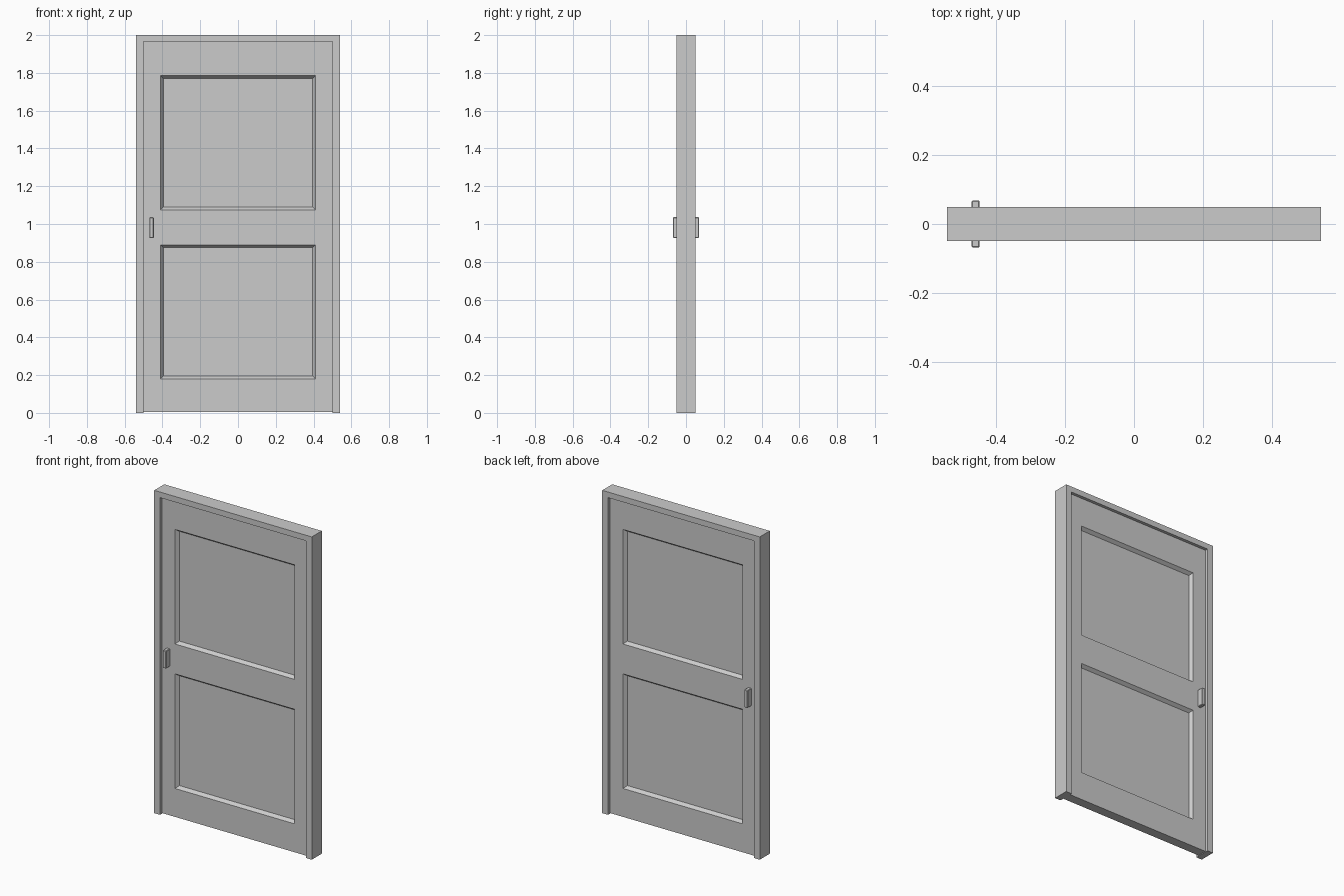
import bpy, bmesh

if "Cube" in bpy.data.objects:
    bpy.data.objects.remove(bpy.data.objects["Cube"])

FRAME_Y = 0.049    # half depth of frame
LEAF_Y = 0.03      # half thickness of leaf
GRIP_Y = 0.068     # outermost handle position


def finish(name, bm):
    bmesh.ops.recalc_face_normals(bm, faces=bm.faces)
    mesh = bpy.data.meshes.new(name)
    bm.to_mesh(mesh)
    bm.free()
    obj = bpy.data.objects.new(name, mesh)
    bpy.context.collection.objects.link(obj)
    return obj


def box(lo, hi):
    bm = bmesh.new()
    bmesh.ops.create_cube(bm, size=1)
    for v in bm.verts:
        v.co = [hi[i] if v.co[i] > 0 else lo[i] for i in range(3)]
    return bm


# Frame: U-shaped profile extruded through its depth
profile = [(-0.54, 0), (-0.54, 2), (0.54, 2), (0.54, 0),
           (0.5, 0), (0.5, 1.965), (-0.5, 1.965), (-0.5, 0)]
bm = bmesh.new()
face = bm.faces.new([bm.verts.new((x, -FRAME_Y, z)) for x, z in profile])
ext = bmesh.ops.extrude_face_region(bm, geom=[face])
new_verts = [g for g in ext["geom"] if isinstance(g, bmesh.types.BMVert)]
bmesh.ops.translate(bm, verts=new_verts, vec=(0, 2 * FRAME_Y, 0))
finish("door_frame", bm)

# Leaf: slab cut into rails and stiles, panels sunk on both faces
panels = [(0.18, 0.89), (1.075, 1.785)]
bm = box((-0.5, -LEAF_Y, 0.004), (0.5, LEAF_Y, 1.965))
cuts = [((x, 0, 0), (1, 0, 0)) for x in (-0.41, 0.41)]
cuts += [((0, 0, z), (0, 0, 1)) for span in panels for z in span]
for co, no in cuts:
    bmesh.ops.bisect_plane(bm, geom=bm.verts[:] + bm.edges[:] + bm.faces[:],
                           plane_co=co, plane_no=no)
bmesh.ops.recalc_face_normals(bm, faces=bm.faces)
sunk = []
for f in bm.faces:
    c = f.calc_center_median()
    if abs(f.normal.y) > 0.9 and abs(c.x) < 0.4 and any(a < c.z < b for a, b in panels):
        sunk.append(f)
bmesh.ops.inset_individual(bm, faces=sunk, thickness=0.021, depth=-0.02)
finish("door_leaf", bm)

# Handles: chamfered grip on each face
for name, side in (("front_handle", -1), ("back_handle", 1)):
    y0, y1 = sorted((side * (LEAF_Y - 0.004), side * GRIP_Y))
    bm = box((-0.469, y0, 0.926), (-0.446, y1, 1.036))
    bmesh.ops.bevel(bm, geom=bm.edges[:], offset=0.003, segments=1,
                    affect='EDGES', profile=0.5)
    finish(name, bm)
